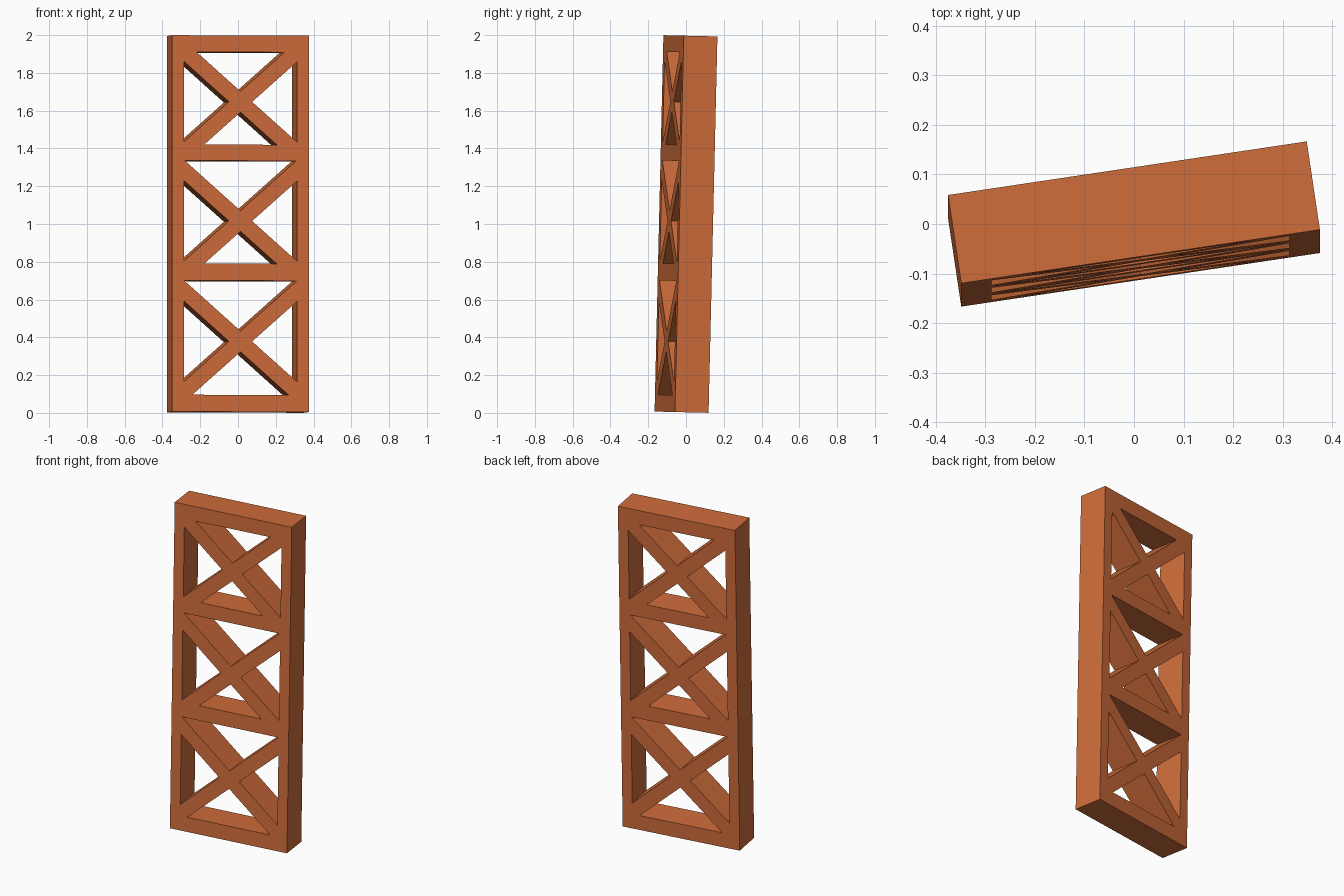
import bpy, math
from mathutils import Matrix

if "Cube" in bpy.data.objects:
    bpy.data.objects.remove(bpy.data.objects["Cube"])

# Lattice panel drawn flat as an outline with triangular openings, then extruded
HALF_W, HALF_H, HALF_D = 0.3655, 0.9965, 0.09
INNER = 0.3035            # inner face of the side posts
SLOPE = 0.885             # rise over run of the diagonal braces
BRACE = 0.055             # half of a brace's vertical thickness

curve = bpy.data.curves.new("lattice_outline", "CURVE")
curve.dimensions = "2D"
curve.fill_mode = "BOTH"
curve.extrude = HALF_D


def outline(points):
    spline = curve.splines.new("POLY")
    spline.points.add(len(points) - 1)
    for p, (x, y) in zip(spline.points, points):
        p.co = (x, y, 0, 1)
    spline.use_cyclic_u = True


# Outer frame
outline([(-HALF_W, -HALF_H), (HALF_W, -HALF_H), (HALF_W, HALF_H), (-HALF_W, HALF_H)])

# Three bays: bottom of opening, brace crossing, top of opening
for low, mid, high in ((-0.907, -0.624, -0.302),
                       (-0.212, 0.014, 0.333),
                       (0.418, 0.645, 0.908)):
    # openings above and below the crossing
    for edge, s in ((high, 1), (low, -1)):
        apex = mid + s * BRACE
        run = abs(edge - apex) / SLOPE
        outline([(0, apex), (run, edge), (-run, edge)])
    # openings beside the crossing
    rise = INNER * SLOPE - BRACE
    for s in (-1, 1):
        outline([(s * BRACE / SLOPE, mid), (s * INNER, mid + rise), (s * INNER, mid - rise)])

# Turn the filled outline into a mesh
source = bpy.data.objects.new("lattice_outline", curve)
bpy.context.collection.objects.link(source)
bpy.context.view_layer.update()
depsgraph = bpy.context.evaluated_depsgraph_get()
mesh = bpy.data.meshes.new_from_object(source.evaluated_get(depsgraph))
bpy.data.objects.remove(source)
for face in mesh.polygons:
    face.use_smooth = False

# Colour
paint = bpy.data.materials.new("rust_orange")
paint.diffuse_color = (0.62, 0.15, 0.043, 1)
paint.use_nodes = True
paint.node_tree.nodes["Principled BSDF"].inputs["Base Color"].default_value = paint.diffuse_color
mesh.materials.clear()
mesh.materials.append(paint)

# Stand the panel up, turned and leaning slightly back
panel = bpy.data.objects.new("lattice_panel", mesh)
bpy.context.collection.objects.link(panel)
panel.matrix_world = (Matrix.Translation((0, 0, 1))
                      @ Matrix.Rotation(math.radians(-1.35), 4, "X")
                      @ Matrix.Rotation(math.radians(8.5), 4, "Z")
                      @ Matrix.Rotation(math.radians(90), 4, "X"))
